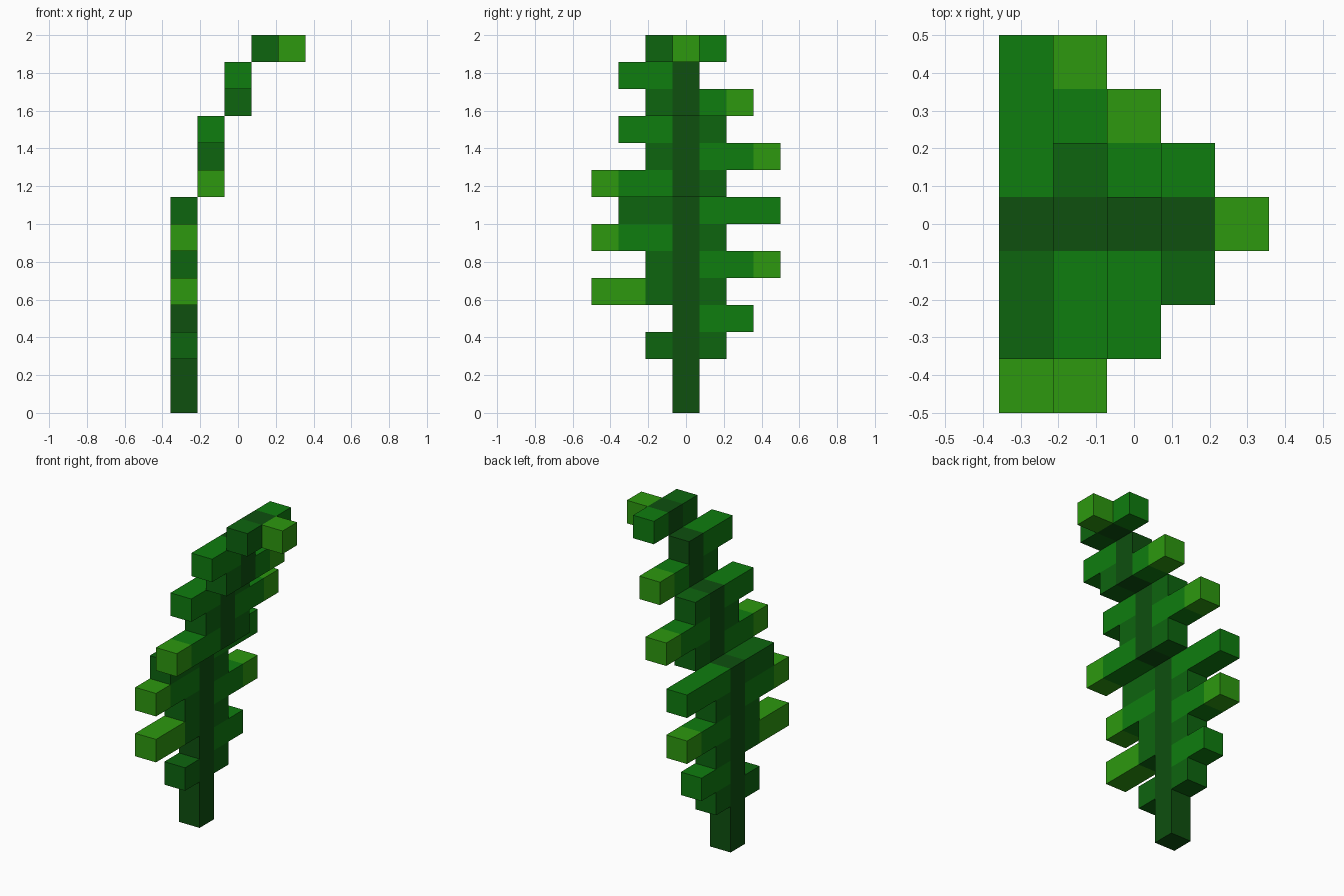
import bpy
import bmesh
from mathutils import Vector

cube = bpy.data.objects.get("Cube")
if cube:
    bpy.data.objects.remove(cube, do_unlink=True)

U = 1 / 7  # edge of one block


def make_material(name, color):
    mat = bpy.data.materials.new(name)
    mat.use_nodes = True
    mat.diffuse_color = (*color, 1)
    mat.node_tree.nodes["Principled BSDF"].inputs["Base Color"].default_value = (*color, 1)
    return mat


MATS = {
    "S": make_material("stem dark green", (0.0044, 0.080, 0.0048)),
    "D": make_material("deep leaf green", (0.0040, 0.130, 0.0048)),
    "G": make_material("leaf green", (0.0048, 0.205, 0.0048)),
    "L": make_material("bright tip green", (0.026, 0.314, 0.0048)),
}
KEYS = list(MATS)

# Each tier from the ground up: column in x, then blocks from y = -3 to y = +3
TIERS = [
    (-2, "...S..."), (-2, "...S..."), (-2, "..DSD.."), (-2, "...SGG."),
    (-2, "LLDSD.."), (-2, "..DSGGL"), (-2, "LGGSD.."), (-2, ".DDSGGG"),
    (-1, "LGGSD.."), (-1, "..DSGGL"), (-1, ".GGSD.."),
    (0, "..DSGL."), (0, ".GGS..."), (1, "..DSG.."),
]

# Sort the blocks into parts: stem sections, leaflets and the top tip
parts = {}
for z, (x, row) in enumerate(TIERS):
    for i, key in enumerate(row):
        if key == ".":
            continue
        y = i - 3
        if y == 0:
            name = f"stem_section_{x + 3}"
        else:
            name = f"{'front' if y < 0 else 'back'}_leaflet_{z}"
        parts.setdefault(name, {})[(x, y, z)] = key
parts["top_tip"] = {(2, 0, 13): "L"}
occupied = {cell for cells in parts.values() for cell in cells}


def build_part(name, cells):
    """Make one part from its blocks, keeping only the outer faces."""
    bm = bmesh.new()
    for cell, key in cells.items():
        centre = Vector((cell[0], cell[1], cell[2] + 0.5)) * U
        for axis in range(3):
            for sign in (-1, 1):
                n = Vector((0, 0, 0))
                n[axis] = sign
                if tuple(int(c + n[k]) for k, c in enumerate(cell)) in occupied:
                    continue
                a = Vector((0, 0, 0))
                a[(axis + 1) % 3] = 1
                b = n.cross(a)
                corners = [n + a + b, n - a + b, n - a - b, n + a - b]
                face = bm.faces.new([bm.verts.new(centre + c * U / 2) for c in corners])
                face.material_index = KEYS.index(key)
    # Join the blocks and merge flat areas of one colour
    bmesh.ops.remove_doubles(bm, verts=bm.verts, dist=1e-4)
    bmesh.ops.dissolve_limit(bm, angle_limit=0.01, verts=bm.verts,
                             edges=bm.edges, delimit={'MATERIAL'})
    mesh = bpy.data.meshes.new(name)
    for mat in MATS.values():
        mesh.materials.append(mat)
    bm.to_mesh(mesh)
    bm.free()
    bpy.context.collection.objects.link(bpy.data.objects.new(name, mesh))


for part_name, part_cells in parts.items():
    build_part(part_name, part_cells)
